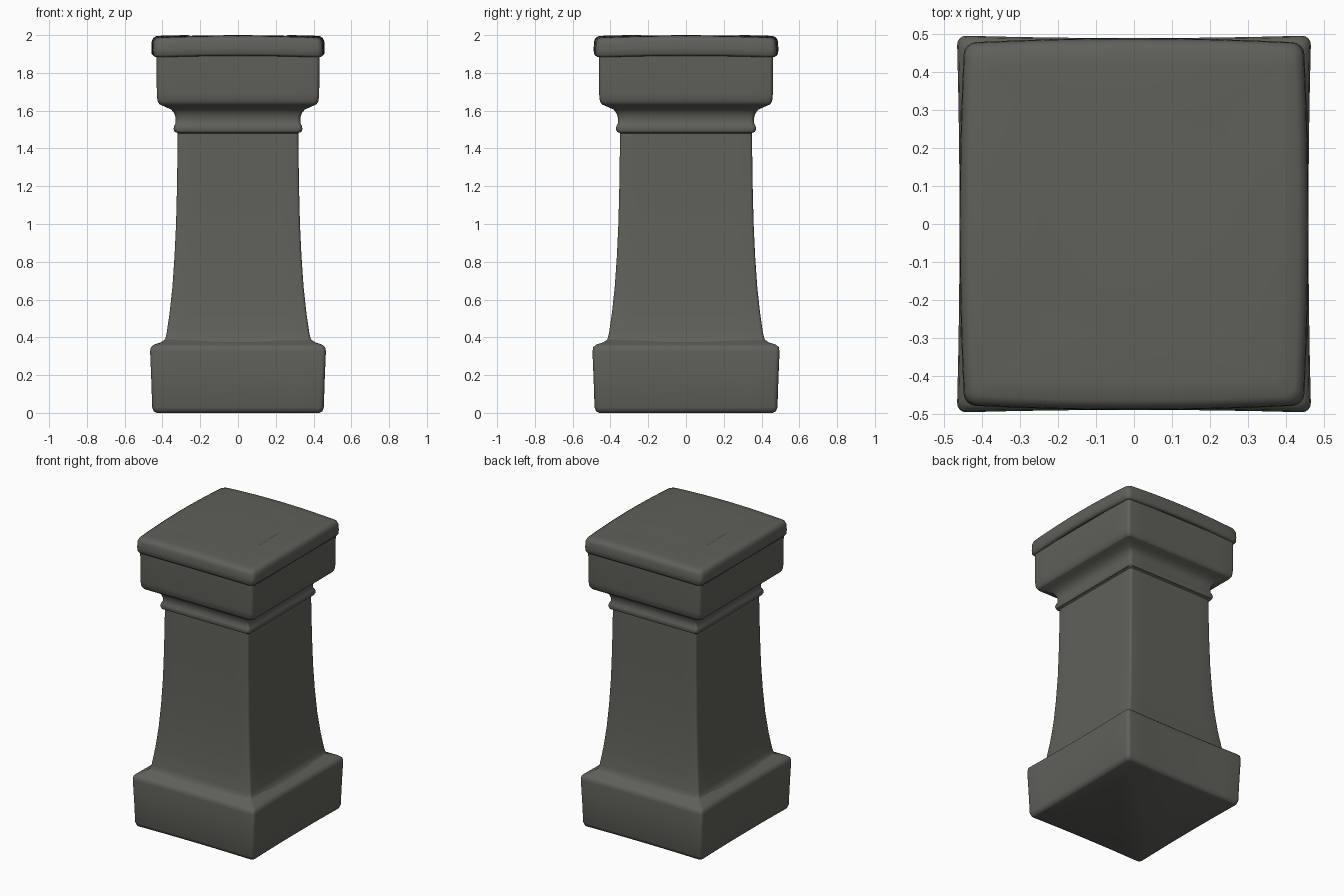
import bpy, math

cube = bpy.data.objects.get("Cube")
if cube:
    bpy.data.objects.remove(cube, do_unlink=True)

stone = bpy.data.materials.new("dark_grey_stone")
stone.use_nodes = True
colour = (0.118, 0.118, 0.102, 1)
stone.diffuse_color = colour
bsdf = stone.node_tree.nodes["Principled BSDF"]
bsdf.inputs["Base Color"].default_value = colour
bsdf.inputs["Roughness"].default_value = 0.9

EXTRA_Y = 0.03   # the pillar is slightly deeper than wide
SIDE = 8         # segments along each side
ARC = 4          # segments around each corner


def section(half, z, bow, radius, sag):
    """Rounded rectangle; sides bow outward, corners sag downward."""
    hx, hy = half, half + EXTRA_Y
    radius = min(radius, half * 0.5)
    points = []
    for q, (sx, sy) in enumerate([(1, 1), (-1, 1), (-1, -1), (1, -1)]):
        cx, cy = sx * (hx - radius), sy * (hy - radius)
        for i in range(ARC + 1):
            a = math.pi / 2 * (q + i / ARC)
            points.append((cx + radius * math.cos(a), cy + radius * math.sin(a)))
        # straight run to the next corner
        ends = [(-1, 1), (-1, -1), (1, -1), (1, 1)][q]
        a = math.pi / 2 * (q + 1)
        nx, ny = radius * math.cos(a), radius * math.sin(a)
        ex, ey = ends[0] * (hx - radius), ends[1] * (hy - radius)
        for i in range(1, SIDE):
            t = i / SIDE
            points.append((cx + (ex - cx) * t + nx, cy + (ey - cy) * t + ny))
    ring = []
    for x, y in points:
        u, v = min(1, abs(x) / hx), min(1, abs(y) / hy)
        edge = min(u, v) ** 2
        scale_x = 1 + bow * (1 - v * v) / hx
        scale_y = 1 + bow * (1 - u * u) / hy
        ring.append((x * scale_x, y * scale_y, z - sag * edge))
    return ring


def loft(name, profile, bow=0.0, radius=0.025, sag=0.0, bottom=False, top=False):
    """Skin a (half width, height) profile around the square section."""
    rings = [section(h, z, bow, radius, sag) for h, z in profile]
    n = len(rings[0])
    verts = [p for ring in rings for p in ring]
    faces = [(r * n + i, r * n + (i + 1) % n, (r + 1) * n + (i + 1) % n, (r + 1) * n + i)
             for r in range(len(rings) - 1) for i in range(n)]
    if bottom:
        faces.append(tuple(reversed(range(n))))
    if top:
        faces.append(tuple(range(len(verts) - n, len(verts))))
    mesh = bpy.data.meshes.new(name)
    mesh.from_pydata(verts, [], faces)
    mesh.materials.append(stone)
    obj = bpy.data.objects.new(name, mesh)
    bpy.context.collection.objects.link(obj)
    bpy.ops.object.select_all(action="DESELECT")
    obj.select_set(True)
    bpy.context.view_layer.objects.active = obj
    bpy.ops.object.shade_smooth_by_angle(angle=math.radians(50))
    return obj


# Plinth with softened edges and slightly hollow sides
loft("plinth", [(0.43, 0), (0.447, 0.008), (0.455, 0.03), (0.46, 0.18), (0.466, 0.325),
                (0.462, 0.348), (0.445, 0.362), (0.41, 0.373), (0.385, 0.39)],
     bow=-0.007, bottom=True)

# Shaft flaring gently towards the plinth
loft("shaft", [(0.40, 0.375), (0.387, 0.386), (0.378, 0.42), (0.362, 0.53), (0.347, 0.67), (0.336, 0.83),
               (0.328, 1.0), (0.323, 1.2), (0.319, 1.48), (0.326, 1.486)], radius=0.015)

# Rounded bead and cove under the capital
loft("neck_moulding", [(0.319, 1.482), (0.335, 1.487), (0.341, 1.503), (0.338, 1.52),
                       (0.33, 1.533), (0.33, 1.56), (0.337, 1.585), (0.353, 1.606),
                       (0.385, 1.62), (0.415, 1.633)], radius=0.02)

# Square capital block
loft("capital_block", [(0.385, 1.62), (0.415, 1.633), (0.426, 1.65), (0.43, 1.69),
                       (0.431, 1.89)], radius=0.02)

# Pillow-shaped cap slab
loft("cap_slab", [(0.425, 1.89), (0.437, 1.891), (0.446, 1.902), (0.447, 1.93), (0.445, 1.965),
                  (0.438, 1.984), (0.422, 1.994), (0.38, 1.998), (0.25, 2.0)],
     bow=0.012, radius=0.03, sag=0.008, top=True)
